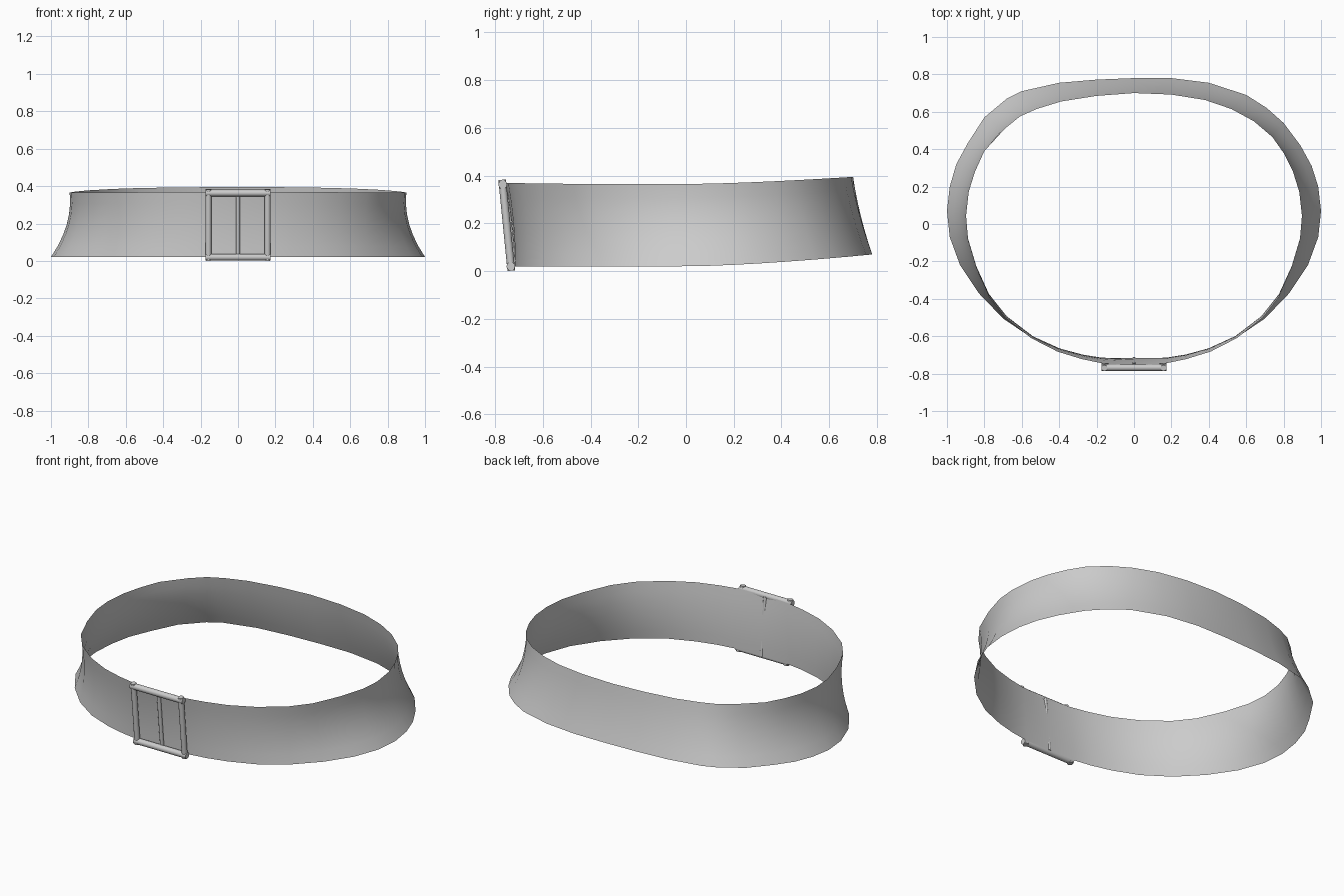
import bpy, bmesh, math
from mathutils import Vector

if "Cube" in bpy.data.objects:
    bpy.data.objects.remove(bpy.data.objects["Cube"])

grey = bpy.data.materials.new("plain grey")
grey.diffuse_color = (0.6, 0.6, 0.6, 1)
grey.use_nodes = True
grey.node_tree.nodes["Principled BSDF"].inputs["Base Color"].default_value = grey.diffuse_color


def finish(obj, angle=40):
    obj.data.materials.append(grey)
    bpy.ops.object.select_all(action='DESELECT')
    obj.select_set(True)
    bpy.context.view_layer.objects.active = obj
    bpy.ops.object.shade_smooth_by_angle(angle=math.radians(angle))


# Strap outline stations: bottom edge x, y and top edge x, y
front_half = [  # front centre to the side, mirrored
    (0, -.716, 0, -.756), (.17, -.715, .17, -.745), (.28, -.698, .28, -.722),
    (.40, -.667, .41, -.682), (.55, -.607, .55, -.610), (.70, -.505, .69, -.500),
    (.83, -.37, .775, -.39), (.93, -.22, .845, -.23), (.985, -.07, .89, -.08),
    (1.0, .07, .90, .04)]
back_right = [
    (.985, .20, .885, .17), (.95, .31, .85, .28), (.89, .42, .80, .38),
    (.80, .54, .74, .465), (.71, .62, .64, .55), (.60, .69, .52, .615),
    (.40, .755, .38, .663), (.20, .78, .20, .692), (0, .78, 0, .70)]
back_left = [
    (-.20, .772, -.20, .685), (-.40, .755, -.39, .655), (-.60, .71, -.52, .615),
    (-.68, .67, -.61, .575), (-.80, .57, -.69, .51), (-.89, .43, -.80, .39),
    (-.95, .32, -.85, .28), (-.985, .20, -.885, .17)]
front_left = [(-a, b, -c, d) for a, b, c, d in front_half[:0:-1]]
stations = front_half + back_right + back_left + front_left

# Strap: single sheet, flared at the sides and dipping inward at mid height
LEVELS = 6
bm = bmesh.new()
columns = []
for bx, by, tx, ty in stations:
    zb = .02 + .05 * max(0, by / .78) ** 1.5
    zt = .365 + .03 * max(0, ty / .7) ** 1.5 + .005 * max(0, -ty / .756) ** 4
    low, high = Vector((bx, by, zb)), Vector((tx, ty, zt))
    inward = Vector((bx, by, 0)).normalized()
    dip = .008 + .026 * abs(bx) ** 3
    col = []
    for i in range(LEVELS + 1):
        t = i / LEVELS
        col.append(bm.verts.new(low.lerp(high, t) - inward * dip * 4 * t * (1 - t)))
    columns.append(col)
for a, b in zip(columns, columns[1:] + columns[:1]):
    for i in range(LEVELS):
        bm.faces.new((a[i], b[i], b[i + 1], a[i + 1]))
mesh = bpy.data.meshes.new("strap")
bm.to_mesh(mesh)
bm.free()
strap = bpy.data.objects.new("strap", mesh)
bpy.context.collection.objects.link(strap)
finish(strap, 60)


# Buckle: round bars on a slightly forward-leaning frame
def bar(name, a, b, radius):
    a, b = Vector(a), Vector(b)
    bpy.ops.mesh.primitive_cylinder_add(vertices=12, radius=radius,
                                        depth=(b - a).length, location=(a + b) / 2)
    obj = bpy.context.object
    obj.name = name
    obj.rotation_euler = (b - a).to_track_quat('Z', 'Y').to_euler()
    finish(obj)


def lean(z):
    return -.732 - .038 * z / .385


for side, x in (("left", -.158), ("right", .158)):
    bar("buckle_side_" + side, (x, lean(0), .002), (x, lean(.385), .383), .016)
for level, z in (("bottom", .020), ("top", .363)):
    bar("buckle_bar_" + level, (-.175, lean(z), z), (.175, lean(z), z), .018)
bar("buckle_prong", (0, -.722, .02), (0, -.757, .363), .011)
